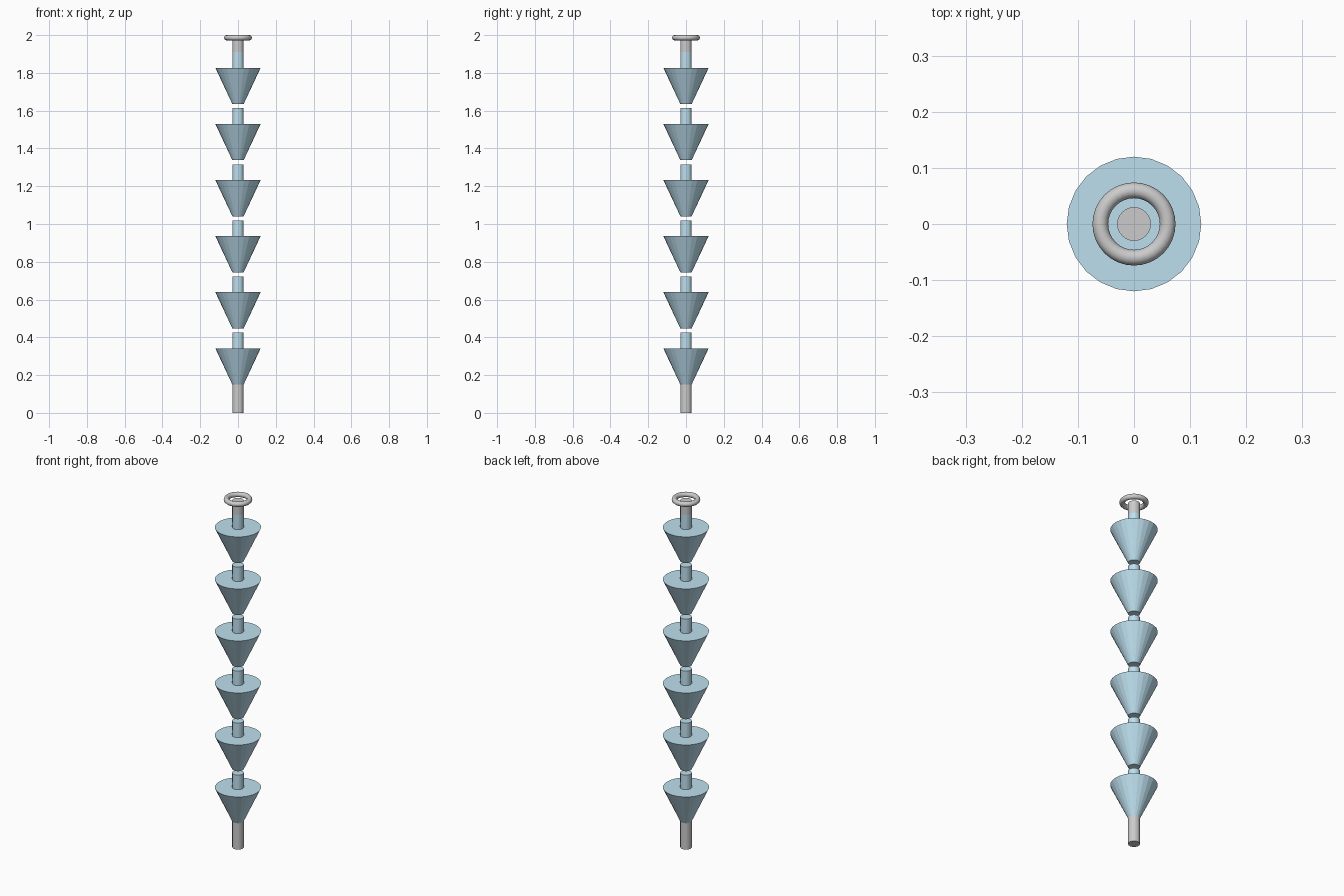
import bpy

if "Cube" in bpy.data.objects:
    bpy.data.objects.remove(bpy.data.objects["Cube"])

SIDES = 24
STEM_R = 0.03
PITCH = 0.297

blue = bpy.data.materials.new("pale_blue")
blue.diffuse_color = (0.51, 0.74, 0.86, 1)
blue.use_nodes = True
blue.node_tree.nodes["Principled BSDF"].inputs["Base Color"].default_value = blue.diffuse_color


def frustum(name, z0, z1, r0, r1, mat=None):
    """Flat-shaded capped cylinder or cone from z0 to z1."""
    bpy.ops.mesh.primitive_cone_add(vertices=SIDES, radius1=r0, radius2=r1,
                                    depth=z1 - z0, location=(0, 0, (z0 + z1) / 2))
    ob = bpy.context.object
    ob.name = name
    if mat:
        ob.data.materials.append(mat)
    return ob


# Grey bottom rod
frustum("bottom_rod", 0, 0.15, STEM_R, STEM_R)

# Six floating cups, each with a short stem on top
for i in range(6):
    z = 0.15 + i * PITCH
    frustum(f"cone_{i + 1}", z, z + 0.192, STEM_R, 0.12, blue)
    frustum(f"cone_stem_{i + 1}", z + 0.192, z + 0.275, STEM_R, STEM_R, blue)

# Grey top rod
frustum("top_rod", 0.15 + 5 * PITCH + 0.275, 1.98, STEM_R, STEM_R)

# Loose ring around the rod tip
bpy.ops.mesh.primitive_torus_add(major_radius=0.06, minor_radius=0.014,
                                 major_segments=32, minor_segments=12,
                                 location=(0, 0, 1.986))
ring = bpy.context.object
ring.name = "top_ring"
bpy.ops.object.shade_smooth()
